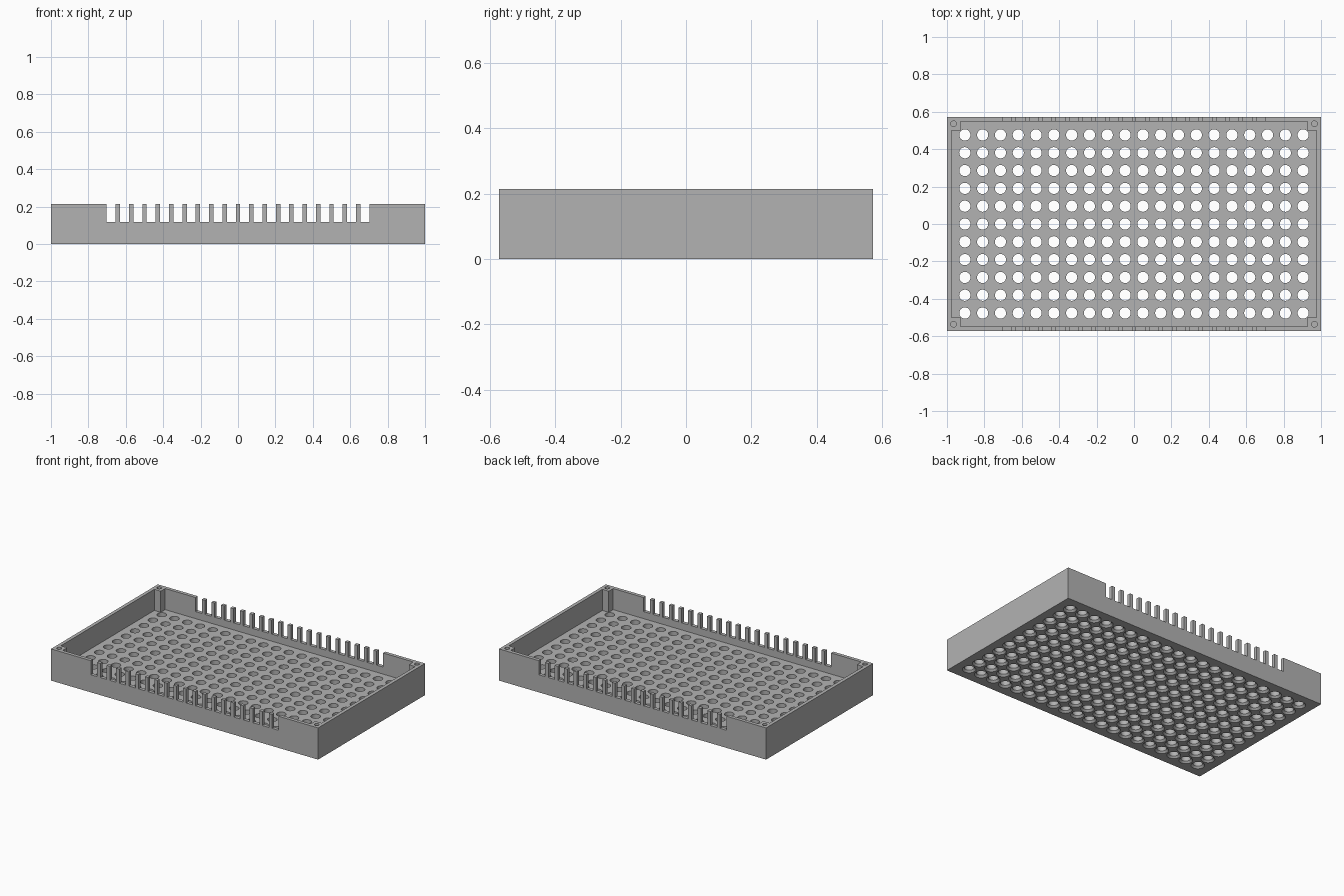
import bpy, bmesh, math

if "Cube" in bpy.data.objects:
    bpy.data.objects.remove(bpy.data.objects["Cube"])

HX, HY, H = 1.0, 0.5715, 0.2143      # half length, half width, height
WALL, FLOOR, POST = 0.0238, 0.0714, 0.0714
PITCH, HOLE_R = 0.0952, 0.03

grey = bpy.data.materials.new("plain grey")
grey.diffuse_color = (0.45, 0.45, 0.45, 1)
grey.use_nodes = True
grey.node_tree.nodes["Principled BSDF"].inputs["Base Color"].default_value = grey.diffuse_color


def make(name, bm):
    bmesh.ops.recalc_face_normals(bm, faces=bm.faces)
    me = bpy.data.meshes.new(name)
    bm.to_mesh(me)
    bm.free()
    ob = bpy.data.objects.new(name, me)
    me.materials.append(grey)
    bpy.context.collection.objects.link(ob)
    return ob


def prism(bm, pts, z0, z1):
    """Closed upright prism over a flat outline."""
    loft(bm, [[(x, y, z) for x, y in pts] for z in (z0, z1)])


def loft(bm, rings):
    """Closed solid through a stack of equal rings."""
    rows = [[bm.verts.new(p) for p in ring] for ring in rings]
    n = len(rows[0])
    for a, b in zip(rows, rows[1:]):
        for i in range(n):
            j = (i + 1) % n
            bm.faces.new((a[i], a[j], b[j], b[i]))
    bm.faces.new(rows[0][::-1])
    bm.faces.new(rows[-1])


def rect(x0, x1, y0, y1):
    return [(x0, y0), (x1, y0), (x1, y1), (x0, y1)]


def turned(bm, cx, cy, profile, n=24):
    """Round solid from (radius, height) pairs."""
    loft(bm, [[(cx + r * math.cos(2 * math.pi * i / n),
                cy + r * math.sin(2 * math.pi * i / n), z) for i in range(n)]
              for r, z in profile])


def cut(target, cutter):
    cutter.hide_render = True
    mod = target.modifiers.new("cut", 'BOOLEAN')
    mod.operation = 'DIFFERENCE'
    mod.solver = 'EXACT'
    mod.object = cutter
    bpy.context.view_layer.objects.active = target
    bpy.ops.object.modifier_apply(modifier=mod.name)
    bpy.data.objects.remove(cutter)


# outer block of the tray
bm = bmesh.new()
prism(bm, rect(-HX, HX, -HY, HY), 0, H)
tray = make("tray", bm)

# cavity, leaving a square post in every corner
ax, ay = HX - WALL, HY - WALL
px, py = HX - POST, HY - POST
quarter = [(ax, py), (px, py), (px, ay)]
outline = (quarter + [(-x, y) for x, y in quarter[::-1]]
           + [(-x, -y) for x, y in quarter] + [(x, -y) for x, y in quarter[::-1]])
bm = bmesh.new()
prism(bm, outline, FLOOR, 0.4)
cut(tray, make("cavity_cutter", bm))

# comb slots through both long walls
bm = bmesh.new()
for i in range(20):
    cx = (i - 9.5) * 0.0714
    prism(bm, rect(cx - 0.0238, cx + 0.0238, -0.7, 0.7), 0.119, 0.4)
cut(tray, make("slot_cutter", bm))

# floor holes, flared underneath, and blind screw holes in the posts
bm = bmesh.new()
for i in range(20):
    for j in range(11):
        turned(bm, (i - 9.5) * PITCH, (j - 5) * PITCH,
               [(0.043, -0.001), (HOLE_R, 0.012), (HOLE_R, 0.1)])
for sx in (-1, 1):
    for sy in (-1, 1):
        turned(bm, sx * (HX - POST / 2), sy * (HY - POST / 2),
               [(0.0155, 0.1), (0.0155, 0.3)], 16)
cut(tray, make("hole_cutter", bm))

# smooth round walls, keep the corners crisp
bpy.ops.object.select_all(action='DESELECT')
tray.select_set(True)
bpy.context.view_layer.objects.active = tray
bpy.ops.object.shade_smooth_by_angle(angle=math.radians(30))
